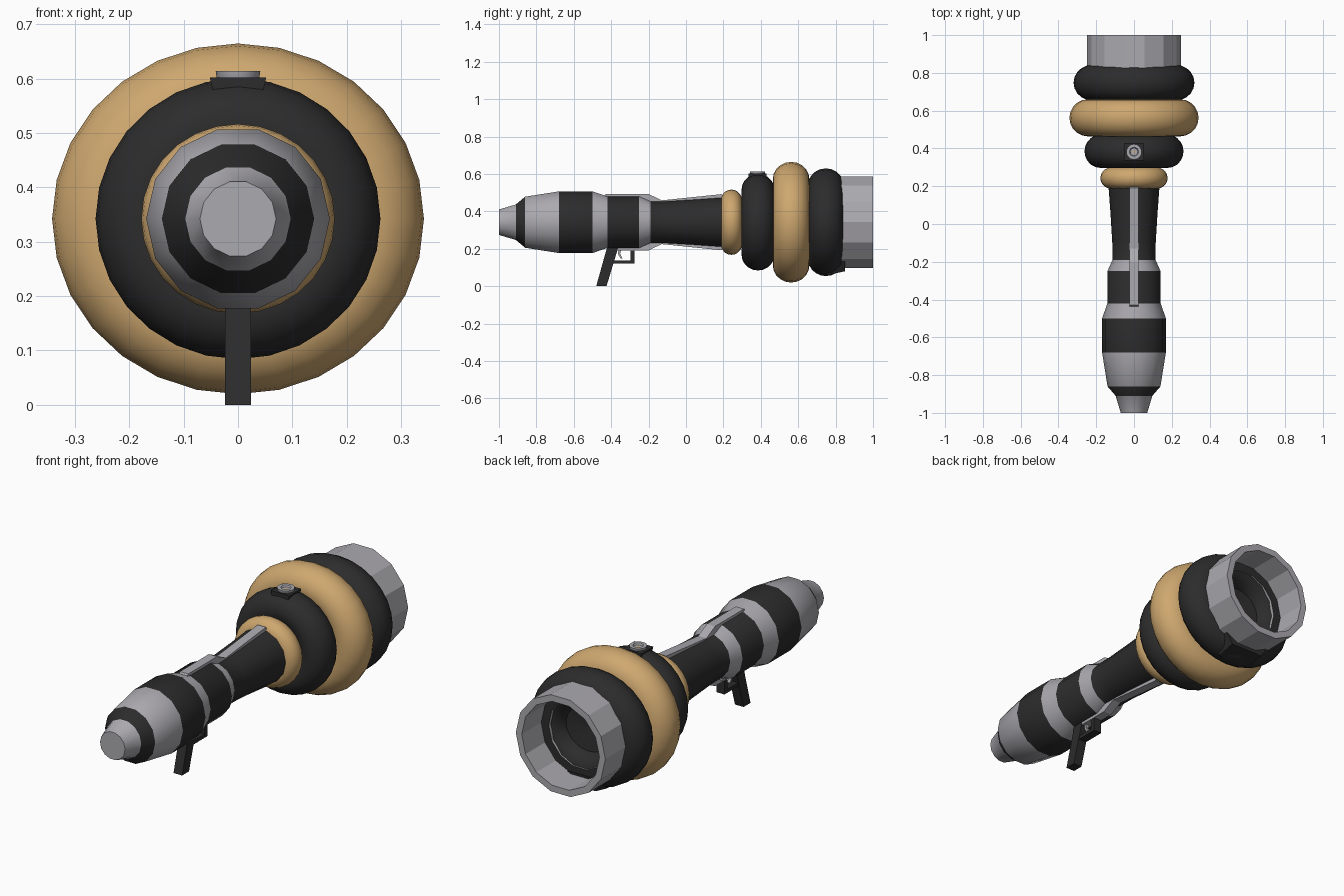
import bpy, bmesh, math

if "Cube" in bpy.data.objects:
    bpy.data.objects.remove(bpy.data.objects["Cube"])

AXIS_Z = 0.342


def material(name, rgb):
    m = bpy.data.materials.new(name)
    m.diffuse_color = (*rgb, 1)
    m.use_nodes = True
    m.node_tree.nodes["Principled BSDF"].inputs["Base Color"].default_value = m.diffuse_color
    return m


SILVER = material("silver", (0.41, 0.40, 0.43))
BLACK = material("black", (0.025, 0.025, 0.025))
TAN = material("tan", (0.62, 0.39, 0.16))


def finish(name, bm, mats, smooth=None):
    bmesh.ops.recalc_face_normals(bm, faces=bm.faces)
    mesh = bpy.data.meshes.new(name)
    bm.to_mesh(mesh)
    bm.free()
    ob = bpy.data.objects.new(name, mesh)
    bpy.context.collection.objects.link(ob)
    for m in mats:
        mesh.materials.append(m)
    if smooth:
        bpy.ops.object.select_all(action='DESELECT')
        ob.select_set(True)
        bpy.context.view_layer.objects.active = ob
        bpy.ops.object.shade_smooth_by_angle(angle=math.radians(smooth))
    return ob


def lathe(name, profile, sides, mats, bands=None, smooth=None, closed=False, zscale=1.0):
    """Spin (y, radius) points round the long axis; bands give a material per segment."""
    bm = bmesh.new()
    rings = []
    for y, r in profile:
        if r == 0:
            rings.append([bm.verts.new((0, y, AXIS_Z))] * sides)
        else:
            rings.append([bm.verts.new((r * math.cos(a), y, AXIS_Z + zscale * r * math.sin(a)))
                          for a in (math.tau * i / sides for i in range(sides))])
    count = len(rings) if closed else len(rings) - 1
    for k in range(count):
        a, b = rings[k], rings[(k + 1) % len(rings)]
        for i in range(sides):
            j = (i + 1) % sides
            vs = list(dict.fromkeys((a[i], a[j], b[j], b[i])))
            f = bm.faces.new(vs)
            f.material_index = bands[k] if bands else 0
    return finish(name, bm, mats, smooth)


def prism(name, outline, half_width, mat, taper=None):
    """Extrude a (y, z) outline across x; taper(z) scales the width."""
    bm = bmesh.new()
    w = lambda z: half_width * (taper(z) if taper else 1)
    left = [bm.verts.new((-w(z), y, z)) for y, z in outline]
    right = [bm.verts.new((w(z), y, z)) for y, z in outline]
    bm.faces.new(left)
    bm.faces.new(right)
    n = len(outline)
    for i in range(n):
        j = (i + 1) % n
        bm.faces.new((left[i], left[j], right[j], right[i]))
    return finish(name, bm, [mat])


# striped barrel, nose to neck
lathe("barrel",
      [(-1.0, 0), (-1.0, 0.07), (-0.91, 0.097), (-0.86, 0.14), (-0.68, 0.169), (-0.5, 0.169),
       (-0.42, 0.141), (-0.25, 0.141), (-0.19, 0.114), (-0.1, 0.115), (0.05, 0.124), (0.24, 0.138)],
      14, [SILVER, BLACK], [0, 0, 1, 0, 1, 0, 1, 0, 1, 1, 1], smooth=35)
bpy.data.objects["barrel"].data.shade_smooth()

# swollen rings: name, centre y, half length, outer radius, radial half, z scale, colour
for name, y, h, outer, rad, zs, mat in (
        ("small_tan_ring", 0.243, 0.056, 0.178, 0.058, 0.98, TAN),
        ("front_black_ring", 0.385, 0.088, 0.262, 0.085, 0.985, BLACK),
        ("large_tan_ring", 0.562, 0.098, 0.342, 0.098, 0.943, TAN),
        ("rear_black_ring", 0.748, 0.095, 0.32, 0.1, 0.9, BLACK)):
    lathe(name, [(y + h * math.cos(t), outer - rad + rad * math.sin(t))
                 for t in (math.tau * i / 20 for i in range(20))],
          28, [mat], smooth=60, closed=True, zscale=zs)

# open tube at the rear and the recess inside it
lathe("rear_tube", [(0.8, 0.25), (1.0, 0.25), (1.0, 0.217), (0.845, 0.217), (0.845, 0.175),
                    (0.78, 0.17), (0.78, 0.145), (0.76, 0.0)],
      14, [SILVER, BLACK], [0, 0, 0, 1, 0, 0, 1])

# rails above and below
rail = [(-0.46, 0.45), (-0.43, 0.493), (-0.2, 0.493), (-0.13, 0.459), (0.19, 0.492),
        (0.21, 0.475), (0.21, 0.44), (-0.13, 0.43), (-0.22, 0.45)]
prism("top_rail", rail, 0.023, SILVER)
prism("bottom_rail", [(max(y, -0.4), 2 * AXIS_Z - z) for y, z in rail], 0.023, SILVER)

# grip, guard and trigger
prism("grip", [(-0.48, 0), (-0.425, 0), (-0.36, 0.215), (-0.42, 0.215)], 0.024, BLACK)
prism("trigger_guard", [(-0.4, 0.12), (-0.275, 0.12), (-0.275, 0.215), (-0.298, 0.215),
                        (-0.298, 0.138), (-0.4, 0.138)], 0.022, BLACK)
prism("trigger", [(-0.35, 0.148), (-0.34, 0.148), (-0.352, 0.175), (-0.34, 0.21),
                  (-0.355, 0.21), (-0.365, 0.175)], 0.008, SILVER)

# knob seat and knob on the front black ring
prism("knob_seat", [(0.335, 0.557), (0.43, 0.557), (0.43, 0.602), (0.335, 0.602)], 0.052, BLACK,
      lambda z: 0.8 if z < 0.58 else 1)
knob = lathe("knob", [(0.565, 0), (0.572, 0.024), (0.592, 0.038), (0.614, 0.041), (0.614, 0.024),
                      (0.606, 0.02), (0.606, 0.007), (0.606, 0)],
             16, [SILVER, TAN], [0, 0, 0, 0, 0, 0, 1], smooth=40)
for v in knob.data.vertices:      # turn the knob upright
    x, y, z = v.co
    v.co = (x, 0.382 - (z - AXIS_Z), y)

# lug below the rear tube
prism("lower_lug", [(0.75, 0.058), (0.85, 0.08), (0.85, 0.14), (0.75, 0.14)], 0.13, BLACK,
      lambda z: 0.7 if z < 0.1 else 1)
